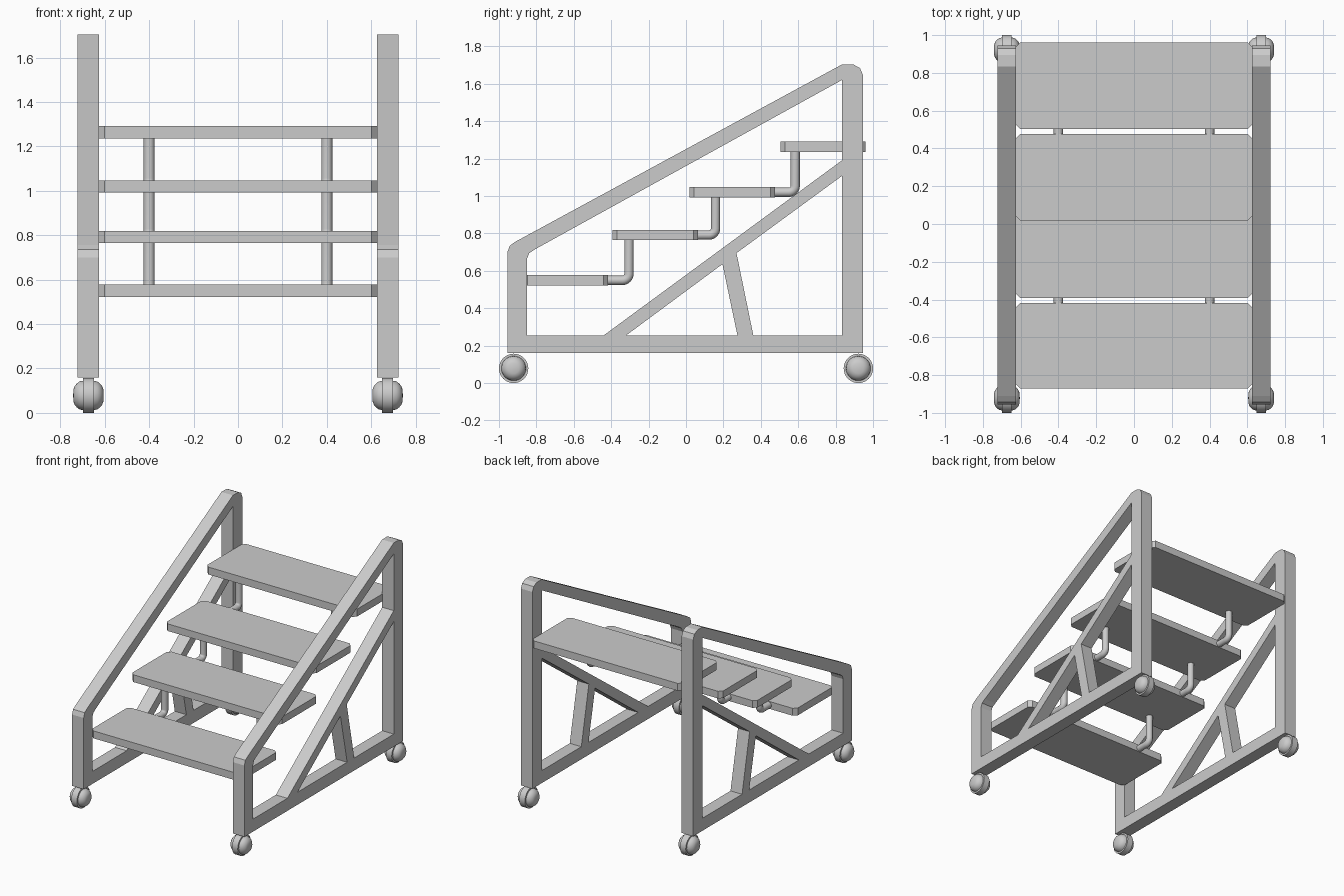
import bpy, bmesh, math
from mathutils import Vector

if "Cube" in bpy.data.objects:
    bpy.data.objects.remove(bpy.data.objects["Cube"])


def link(name, mesh):
    ob = bpy.data.objects.new(name, mesh)
    bpy.context.collection.objects.link(ob)
    return ob


def smooth(ob):
    bpy.ops.object.select_all(action='DESELECT')
    bpy.context.view_layer.objects.active = ob
    ob.select_set(True)
    bpy.ops.object.shade_smooth_by_angle(angle=math.radians(35))


def curve_mesh(name, curve):
    """Turn a curve into a mesh object."""
    tmp = link(name + "_curve", curve)
    dg = bpy.context.evaluated_depsgraph_get()
    mesh = bpy.data.meshes.new_from_object(tmp.evaluated_get(dg))
    bpy.data.objects.remove(tmp)
    return link(name, mesh)


# Side frame: outline with three openings, in (y, z)
OUTLINES = [
    [(-.955, .16), (.945, .16), (.945, 1.65), (.93, 1.685), (.895, 1.703), (.833, 1.703),
     (-.91, .757), (-.942, .735), (-.955, .70)],
    [(-.85, .255), (-.44, .255), (.833, 1.19), (.833, 1.62), (-.806, .716), (-.838, .695), (-.85, .665)],
    [(-.32, .255), (.275, .255), (.195, .636)],
    [(.36, .255), (.833, .255), (.833, 1.107), (.27, .695)],
]


def side_frame(name, x):
    cu = bpy.data.curves.new(name, 'CURVE')
    cu.dimensions = '2D'
    cu.fill_mode = 'BOTH'
    cu.extrude = .0485
    for pts in OUTLINES:
        sp = cu.splines.new('POLY')
        sp.points.add(len(pts) - 1)
        for p, (y, z) in zip(sp.points, pts):
            p.co = (y, z, 0, 1)
        sp.use_cyclic_u = True
    ob = curve_mesh(name, cu)
    ob.rotation_euler = (math.pi / 2, 0, math.pi / 2)
    ob.location.x = x
    for f in ob.data.polygons:
        f.use_smooth = False


# Step board with clipped corners
def step(name, y0, y1, z0, z1, w=.627, c=.025):
    bm = bmesh.new()
    pts = [(-w + c, y0), (w - c, y0), (w, y0 + c), (w, y1 - c),
           (w - c, y1), (-w + c, y1), (-w, y1 - c), (-w, y0 + c)]
    face = bm.faces.new([bm.verts.new((x, y, z0)) for x, y in pts])
    top = bmesh.ops.extrude_face_region(bm, geom=[face])
    bmesh.ops.translate(bm, vec=(0, 0, z1 - z0),
                        verts=[v for v in top['geom'] if isinstance(v, bmesh.types.BMVert)])
    bmesh.ops.recalc_face_normals(bm, faces=bm.faces)
    me = bpy.data.meshes.new(name)
    bm.to_mesh(me)
    bm.free()
    link(name, me)


# Bent pipe from the back of one step up to the underside of the next
def pipe(name, x, y0, y1, z0, z1, bend=.035):
    pts = [Vector((x, y0, z0))]
    for i in range(7):
        a = math.pi / 2 * i / 6
        pts.append(Vector((x, y1 - bend + bend * math.sin(a), z0 + bend - bend * math.cos(a))))
    pts.append(Vector((x, y1, z1)))
    cu = bpy.data.curves.new(name, 'CURVE')
    cu.dimensions = '3D'
    cu.bevel_depth = .025
    cu.bevel_resolution = 4
    cu.use_fill_caps = True
    sp = cu.splines.new('POLY')
    sp.points.add(len(pts) - 1)
    for p, co in zip(sp.points, pts):
        p.co = (*co, 1)
    smooth(curve_mesh(name, cu))


# Caster: narrow tread disc with a dome on each side, revolved about x
def caster(name, x, y):
    half = [(.024, .0785), (.024, .066), (.04, .063), (.053, .053), (.062, .042), (.067, .028), (.069, 0)]
    prof = [(-a, r) for a, r in reversed(half)] + half
    bm = bmesh.new()
    vs = [bm.verts.new((a, r, 0)) for a, r in prof]
    es = [bm.edges.new(e) for e in zip(vs, vs[1:])]
    bmesh.ops.spin(bm, geom=vs + es, cent=(0, 0, 0), axis=(1, 0, 0),
                   angle=math.tau, steps=32, use_duplicate=False)
    bmesh.ops.remove_doubles(bm, verts=bm.verts, dist=1e-4)
    bmesh.ops.recalc_face_normals(bm, faces=bm.faces)
    me = bpy.data.meshes.new(name)
    bm.to_mesh(me)
    bm.free()
    ob = link(name, me)
    ob.location = (x, y, .0785)
    smooth(ob)


STEPS = [(-.872, -.417, .521, .577), (-.393, .064, .764, .819),
         (.019, .476, .993, 1.047), (.504, .96, 1.236, 1.292)]
PIPE_Y = [-.305, .158, .584]

for i, s in enumerate(STEPS):
    step(f"step_{i + 1}", *s)

for side, sx in (("left", -1), ("right", 1)):
    side_frame(f"{side}_side_frame", sx * .6735)
    caster(f"{side}_front_caster", sx * .6735, -.9215)
    caster(f"{side}_back_caster", sx * .6735, .9215)
    for i, y in enumerate(PIPE_Y):
        low, high = STEPS[i], STEPS[i + 1]
        pipe(f"{side}_pipe_{i + 1}", sx * .4, low[1] - .02, y,
             (low[2] + low[3]) / 2, high[2] + .01)
